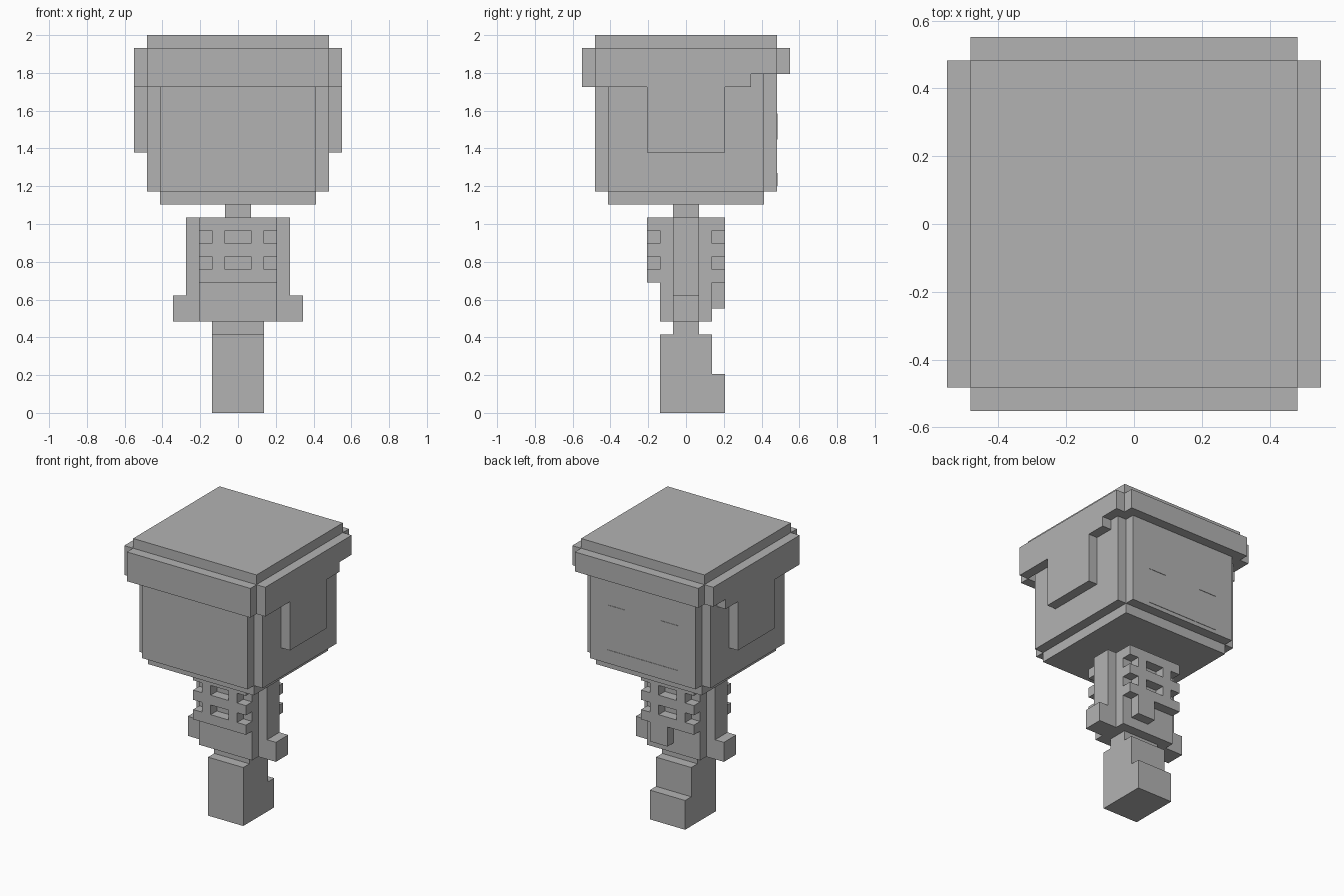
import bpy, bmesh
from mathutils import Vector

if "Cube" in bpy.data.objects:
    bpy.data.objects.remove(bpy.data.objects["Cube"])

V = 2 / 29  # one block of the model

grey = bpy.data.materials.new("plain grey")
grey.diffuse_color = (0.45, 0.45, 0.45, 1)
grey.use_nodes = True
grey.node_tree.nodes["Principled BSDF"].inputs["Base Color"].default_value = grey.diffuse_color


def finish(name, bm):
    bmesh.ops.recalc_face_normals(bm, faces=bm.faces)
    me = bpy.data.meshes.new(name)
    bm.to_mesh(me)
    bm.free()
    me.materials.append(grey)
    ob = bpy.data.objects.new(name, me)
    bpy.context.collection.objects.link(ob)
    return ob


def prism(name, points, direction):
    """Extrude a closed profile (in blocks) along a direction (in blocks)."""
    bm = bmesh.new()
    face = bm.faces.new([bm.verts.new(Vector(p) * V) for p in points])
    ext = bmesh.ops.extrude_face_region(bm, geom=[face], use_keep_orig=True)
    moved = [g for g in ext["geom"] if isinstance(g, bmesh.types.BMVert)]
    bmesh.ops.translate(bm, verts=moved, vec=Vector(direction) * V)
    return finish(name, bm)


def box(name, x, y, z):
    pts = [(x[0], y[0], z[0]), (x[1], y[0], z[0]), (x[1], y[1], z[0]), (x[0], y[1], z[0])]
    return prism(name, pts, (0, 0, z[1] - z[0]))


# legs and feet: side profile drawn across the width
prism("legs", [(-2, -2, 0), (-2, 3, 0), (-2, 3, 3), (-2, 2, 3), (-2, 2, 6), (-2, -2, 6)], (4, 0, 0))
box("hips", (-2, 2), (-1, 1), (6, 7))

# torso core
box("torso", (-3, 3), (-2, 2), (7, 15))

# ribs and the short uprights joining them, front and back
for side, y in (("front", (-3, -2)), ("back", (2, 3))):
    for z in (10, 12, 14):
        box(f"{side}_rib", (-3, 3), y, (z, z + 1))
    for z in (11, 13):
        for x in (-2, 1):
            box(f"{side}_rib_upright", (x, x + 1), y, (z, z + 1))
box("hanging_flap", (0, 2), (2, 3), (8, 10))

# arms with hands
for s, side in ((-1, "left"), (1, "right")):
    prism(f"{side}_arm", [(3 * s, -1, 7), (5 * s, -1, 7), (5 * s, -1, 9),
                          (4 * s, -1, 9), (4 * s, -1, 15), (3 * s, -1, 15)], (0, 2, 0))

# neck and head with notched corners
box("neck", (-1, 1), (-1, 1), (15, 16))
box("chin", (-6, 6), (-6, 6), (16, 17))
outline = []
for sx, sy in ((1, 1), (-1, 1), (-1, -1), (1, -1)):
    corner = [(7, 6), (6, 6), (6, 7)]
    if sx * sy < 0:
        corner.reverse()
    outline += [(sx * a, sy * b, 17) for a, b in corner]
prism("head", outline, (0, 0, 9))

# cap: crown, front and back bands, side flaps
box("crown", (-7, 7), (-7, 7), (26, 29))
box("front_band", (-7, 7), (-8, -7), (25, 28))
box("back_band", (-7, 7), (7, 8), (26, 28))
flap = [(-7, 28), (-7, 25), (-3, 25), (-3, 20), (3, 20), (3, 25), (5, 25), (5, 26), (7, 26), (7, 28)]
for s, side in ((-1, "left"), (1, "right")):
    prism(f"{side}_flap", [(7 * s, y, z) for y, z in flap], (s, 0, 0))

# flat face plates on the +y side
for s, side in ((-1, "left"), (1, "right")):
    box(f"{side}_eye", sorted((2 * s, 4 * s)), (7, 7.04), (21, 23))
box("mouth", (-4, 4), (7, 7.04), (17.4, 18.4))
